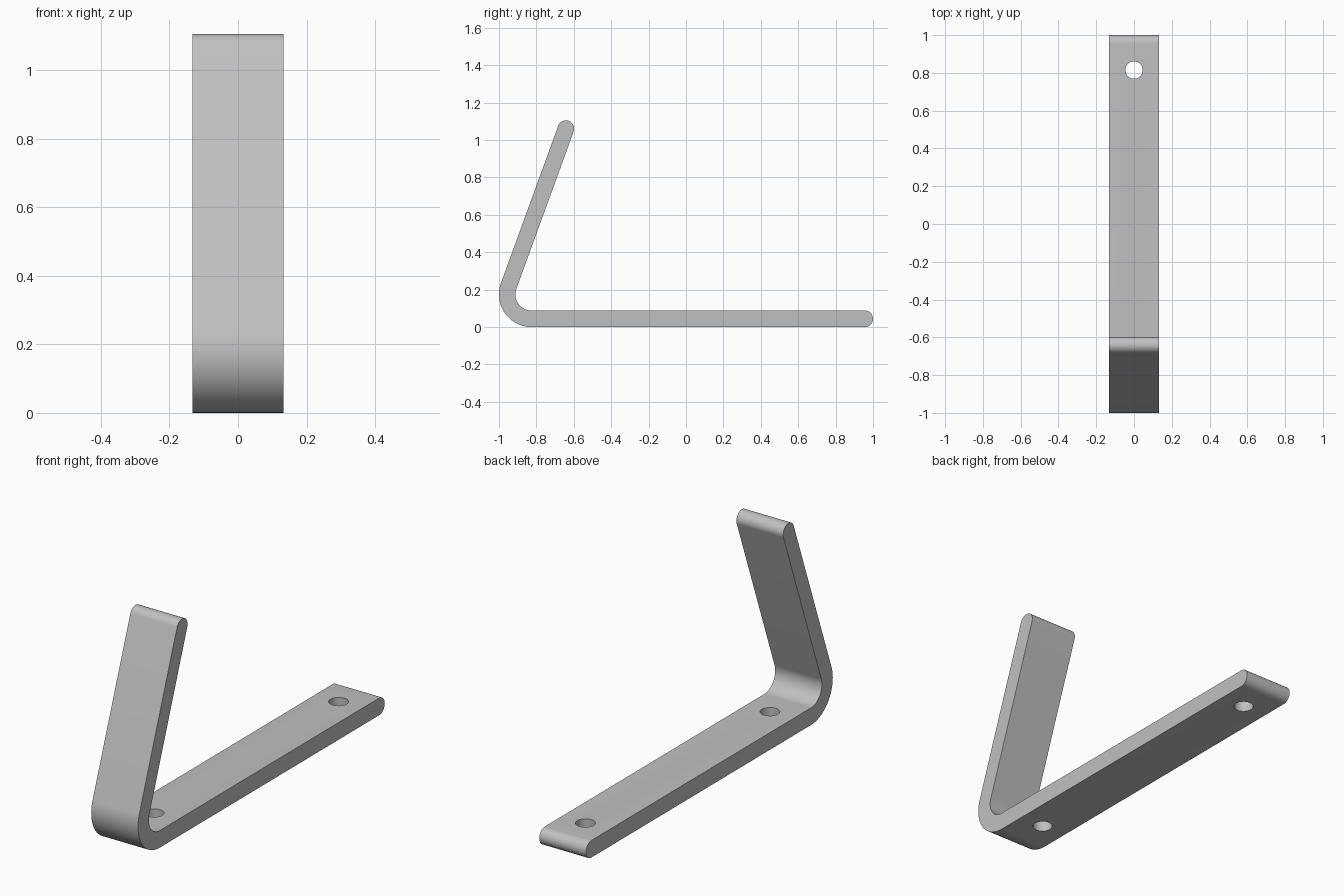
import bpy
import bmesh
from math import pi, cos, sin, radians
from mathutils import Vector

default = bpy.data.objects.get("Cube")
if default:
    bpy.data.objects.remove(default, do_unlink=True)

WIDTH = 0.265      # strip width along x
HALF_T = 0.044     # half of the strip thickness
BEND_R = 0.175     # outer bend radius
LEAN = radians(70)
HOLE_R = 0.046
HOLES_Y = (0.815, -0.68)

steel = bpy.data.materials.new("grey steel")
steel.use_nodes = True
colour = (0.53, 0.53, 0.53, 1)
steel.diffuse_color = colour
steel.node_tree.nodes["Principled BSDF"].inputs["Base Color"].default_value = colour


def arc(centre, radius, start, end, steps):
    """Points in the y-z plane along an arc."""
    angles = [start + (end - start) * i / steps for i in range(steps + 1)]
    return [centre + radius * Vector((cos(a), sin(a))) for a in angles]


# Side profile: rounded base end, rounded arm tip, inner and outer bend
bend = Vector((BEND_R - 1, BEND_R))
base_end = Vector((1 - HALF_T, HALF_T))
along = Vector((cos(LEAN), sin(LEAN)))
outward = Vector((-sin(LEAN), cos(LEAN)))
arm_start = bend + outward * (BEND_R - HALF_T)
tip_z = 1.105 - HALF_T
tip = arm_start + along * ((tip_z - arm_start.y) / along.y)
bend_from, bend_to = LEAN + pi / 2, 1.5 * pi

profile = arc(base_end, HALF_T, -pi / 2, pi / 2, 20)
profile += arc(bend, BEND_R - 2 * HALF_T, bend_to, bend_from, 28)
profile += arc(tip, HALF_T, LEAN - pi / 2, LEAN + pi / 2, 20)
profile += arc(bend, BEND_R, bend_from, bend_to, 28)

# Bent strip
bm = bmesh.new()
face = bm.faces.new([bm.verts.new((-WIDTH / 2, p.x, p.y)) for p in profile])
result = bmesh.ops.extrude_face_region(bm, geom=[face])
moved = [v for v in result["geom"] if isinstance(v, bmesh.types.BMVert)]
bmesh.ops.translate(bm, verts=moved, vec=(WIDTH, 0, 0))
bmesh.ops.recalc_face_normals(bm, faces=bm.faces)
mesh = bpy.data.meshes.new("bent_bracket")
bm.to_mesh(mesh)
bm.free()
bracket = bpy.data.objects.new("bent_bracket", mesh)
bpy.context.collection.objects.link(bracket)
mesh.materials.append(steel)

# Screw holes through the base
bpy.ops.object.select_all(action='DESELECT')
for y in HOLES_Y:
    bpy.ops.mesh.primitive_cylinder_add(vertices=48, radius=HOLE_R, depth=4 * HALF_T,
                                        location=(0, y, HALF_T))
    cutter = bpy.context.object
    cutter.name = "hole_cutter"
    cutter.hide_render = True
    cutter.data.materials.append(steel)
    cut = bracket.modifiers.new("screw_hole", 'BOOLEAN')
    cut.operation = 'DIFFERENCE'
    cut.solver = 'EXACT'
    cut.object = cutter
    bpy.context.view_layer.objects.active = bracket
    bpy.ops.object.modifier_apply(modifier=cut.name)
    bpy.data.objects.remove(cutter, do_unlink=True)

bpy.ops.object.select_all(action='DESELECT')
bracket.select_set(True)
bpy.context.view_layer.objects.active = bracket
bpy.ops.object.shade_smooth_by_angle(angle=radians(30))
